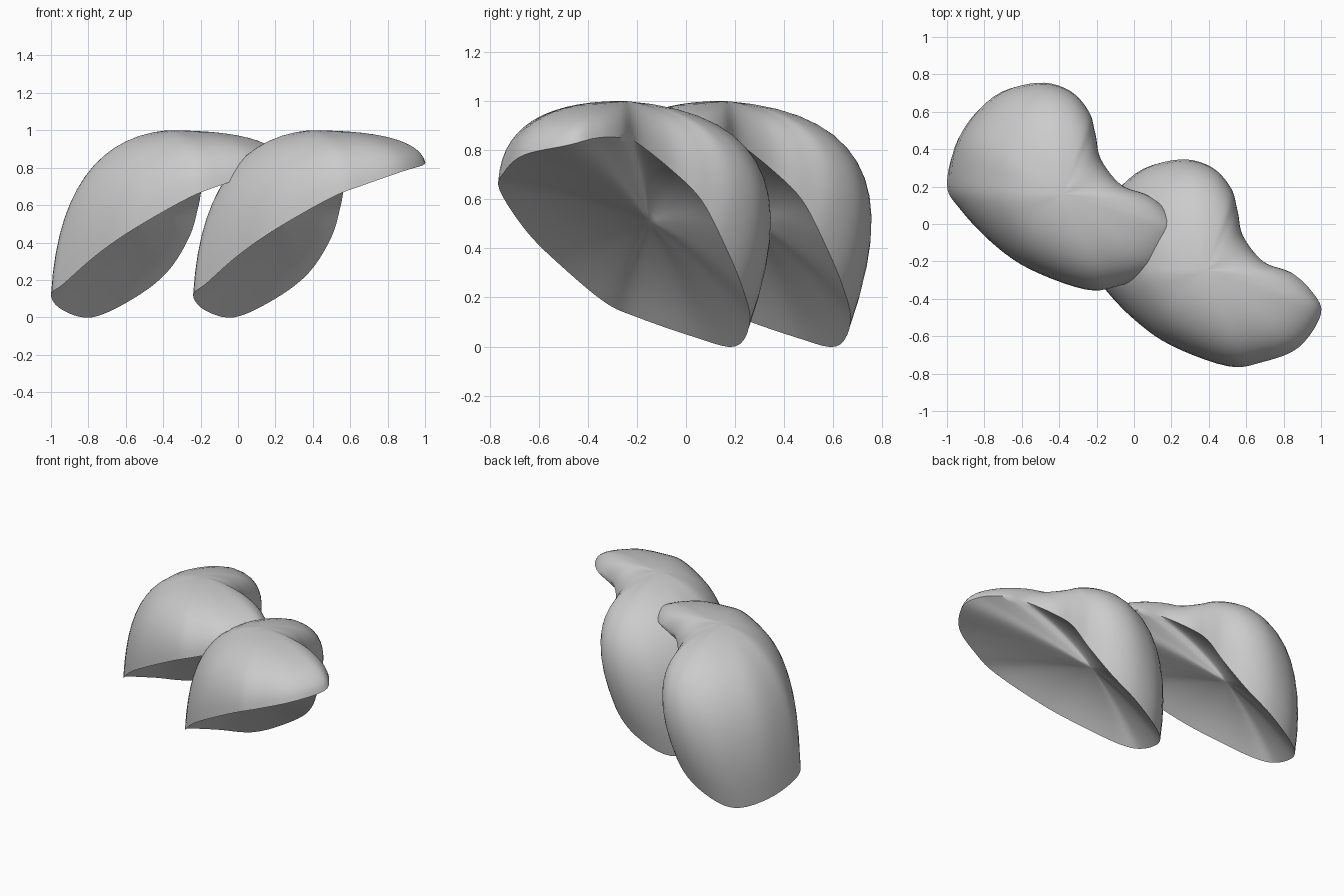
import bpy
import math
from mathutils import Vector

cube = bpy.data.objects.get("Cube")
if cube:
    bpy.data.objects.remove(cube, do_unlink=True)

STEPS = 5          # samples between neighbouring rim points
RINGS = 14         # rings from rim to crown
HOLLOW_RINGS = 10  # rings from rim to deepest point of the underside

CROWN = Vector((0.38, -0.25, 1.0))
HOLLOW = Vector((0.22, -0.15, 0.51))
HOLLOW_PULL = Vector((-0.03, 0, 0.05))

# Sharp rim of one shell, anticlockwise from the tip
RIM = [
    (1, -.48, .82), (.95, -.36, .85), (.84, -.26, .85), (.69, -.2, .83),
    (.58, -.06, .72), (.55, .06, .6), (.5, .15, .43), (.38, .23, .24),
    (.2, .26, .1), (-.02, .2, 0), (-.18, .03, .04), (-.24, -.2, .12),
    (-.17, -.33, .18), (0, -.51, .33), (.2, -.65, .47), (.5, -.76, .64),
    (.68, -.74, .71), (.88, -.66, .78),
]
# Shoulder handles that swell the dome above each rim point
SHOULDER = [
    (.96, -.47, 1), (.9, -.36, 1), (.79, -.27, 1), (.65, -.19, .99),
    (.6, -.06, .99), (.58, .13, .96), (.57, .33, .94), (.46, .51, .93),
    (.27, .57, .94), (.01, .47, .93), (-.2, .16, .92), (-.19, -.15, .94),
    (-.15, -.33, .95), (0, -.52, .95), (.2, -.66, .97), (.48, -.74, 1),
    (.66, -.72, 1), (.84, -.64, 1),
]


def closed_spline(points):
    """Smooth closed curve through the points."""
    pts = [Vector(p) for p in points]
    n = len(pts)
    out = []
    for i in range(n):
        a, b, c, d = (pts[(i + k) % n] for k in (-1, 0, 1, 2))
        for s in range(STEPS):
            t = s / STEPS
            out.append(0.5 * (2 * b + (c - a) * t
                              + (2 * a - 5 * b + 4 * c - d) * t ** 2
                              + (3 * b - a - 3 * c + d) * t ** 3))
    return out


def bezier(a, b, c, t):
    return a * (1 - t) ** 2 + b * 2 * t * (1 - t) + c * t * t


def add_cap(verts, faces, rim, handles, pole, rings, flip):
    """Skin from the shared rim (first verts) to a single pole."""
    n = len(rim)
    previous = list(range(n))

    def add_face(f):
        faces.append(tuple(reversed(f)) if flip else tuple(f))

    for r in range(1, rings):
        start = len(verts)
        verts.extend(bezier(p, h, pole, r / rings) for p, h in zip(rim, handles))
        ring = list(range(start, start + n))
        for i in range(n):
            j = (i + 1) % n
            add_face((previous[i], previous[j], ring[j], ring[i]))
        previous = ring
    verts.append(pole)
    for i in range(n):
        add_face((previous[i], previous[(i + 1) % n], len(verts) - 1))


# Shell mesh: domed top and hollow underside meeting at the rim
rim = closed_spline(RIM)
shoulder = closed_spline(SHOULDER)
inner = [p.lerp(HOLLOW, 0.5) + HOLLOW_PULL for p in rim]
verts, faces = list(rim), []
add_cap(verts, faces, rim, shoulder, CROWN, RINGS, False)
add_cap(verts, faces, rim, inner, HOLLOW, HOLLOW_RINGS, True)

mesh = bpy.data.meshes.new("folded_shell")
mesh.from_pydata(verts, [], faces)
mesh.update()

# Plain grey material
grey = bpy.data.materials.new("plain_grey")
grey.use_nodes = True
colour = (0.6, 0.6, 0.6, 1)
grey.diffuse_color = colour
grey.node_tree.nodes["Principled BSDF"].inputs["Base Color"].default_value = colour
mesh.materials.append(grey)

# Two identical shells, one behind the other
bpy.ops.object.select_all(action='DESELECT')
for name, place in (("front_shell", (0, 0, 0)), ("rear_shell", (-.76, .41, 0))):
    shell = bpy.data.objects.new(name, mesh.copy())
    shell.location = place
    bpy.context.collection.objects.link(shell)
    shell.select_set(True)
    bpy.context.view_layer.objects.active = shell
bpy.ops.object.shade_smooth_by_angle(angle=math.radians(65))
